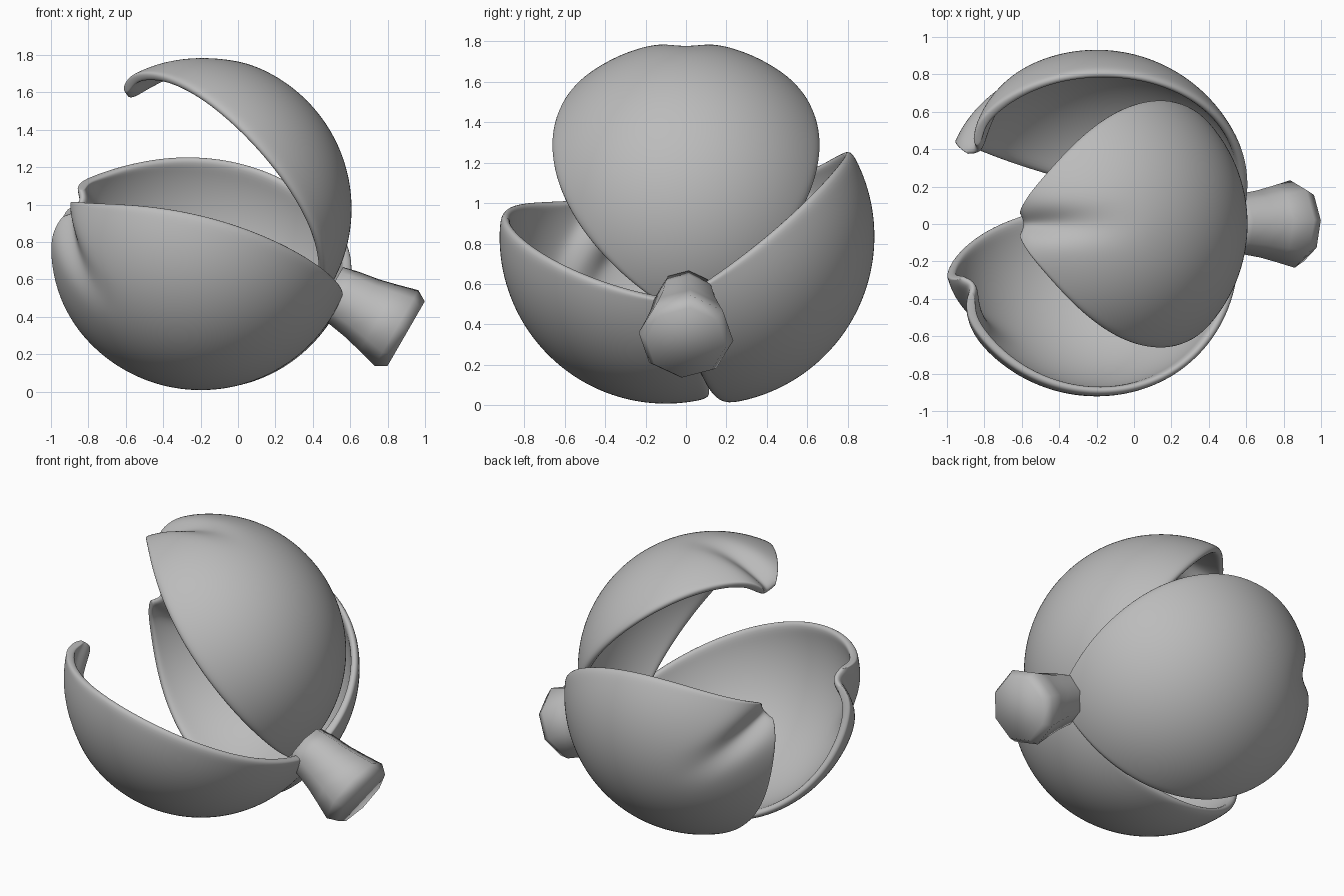
import bpy
import bmesh
from math import sin, cos, exp, pi, radians
from mathutils import Vector

cube = bpy.data.objects.get("Cube")
if cube:
    bpy.data.objects.remove(cube)

husk = bpy.data.materials.new("husk_grey")
husk.use_nodes = True
husk.diffuse_color = (0.5, 0.5, 0.5, 1)
husk.node_tree.nodes["Principled BSDF"].inputs["Base Color"].default_value = (0.5, 0.5, 0.5, 1)


def finish(name, bm):
    mesh = bpy.data.meshes.new(name)
    bm.to_mesh(mesh)
    bm.free()
    mesh.materials.append(husk)
    mesh.shade_smooth()
    obj = bpy.data.objects.new(name, mesh)
    bpy.context.collection.objects.link(obj)
    return obj


def skin(bm, rows, closed=False):
    """Join neighbouring rows of vertices with quads."""
    for a, b in zip(rows, rows[1:]):
        count = len(a)
        for j in range(count if closed else count - 1):
            k = (j + 1) % count
            bm.faces.new((a[j], a[k], b[k], b[j]))


def petal(name, centre, axis, outward, radius, rows=22, cols=18):
    """Curved segment of a sphere, narrowing to a creased, rounded tip."""
    centre, axis = Vector(centre), Vector(axis).normalized()
    out = Vector(outward)
    out = (out - axis * out.dot(axis)).normalized()
    side = axis.cross(out)
    bm = bmesh.new()
    grid = []
    for i in range(rows + 1):
        t = 0.03 + 0.955 * i / rows
        theta = radians(167) * t
        half = radians(58) * (1 - t ** 4) ** 0.5
        fade = min(max((t - 0.66) / 0.32, 0), 1)
        fade = fade * fade * (3 - 2 * fade)
        row = []
        for j in range(cols + 1):
            phi = half * (2 * j / cols - 1)
            across = radius * sin(theta) * phi
            r = radius - 0.085 * fade * exp(-(across / 0.08) ** 2)
            ray = -axis * cos(theta) + (out * cos(phi) + side * sin(phi)) * sin(theta)
            row.append(bm.verts.new(centre + ray * r))
        grid.append(row)
    skin(bm, grid)
    bm.normal_update()
    # Make the outer surface face away from the middle
    if sum(f.normal.dot(f.calc_center_median() - centre) for f in bm.faces) < 0:
        bmesh.ops.reverse_faces(bm, faces=bm.faces[:])
    obj = finish(name, bm)
    shell = obj.modifiers.new("thickness", "SOLIDIFY")
    shell.thickness = 0.05
    shell.offset = -1
    soft = obj.modifiers.new("rounded_rim", "SUBSURF")
    soft.levels = soft.render_levels = 2
    return obj


# Three open petals
petal("top_petal", (-0.21, 0, 0.98), (-0.743, 0, 0.669), (0.669, 0, 0.743), 0.82)
petal("front_petal", (-0.2, -0.1, 0.83), (-0.91, -0.13, 0.4), (0, -0.62, -0.75), 0.825)
petal("back_petal", (-0.2, 0.1, 0.835), (-0.915, 0.157, 0.38), (-0.187, 0.927, -0.324), 0.835)

# Flared stem: (distance along the stem, radius)
stem_profile = [(0, 0.14), (0.08, 0.16), (0.2, 0.18), (0.3, 0.205), (0.41, 0.235), (0.47, 0.2)]
start = Vector((0.492, 0, 0.545))
along = Vector((0.866, 0, -0.5))
up = Vector((0.5, 0, 0.866))
left = Vector((0, 1, 0))
bm = bmesh.new()
rings = []
for d, r in stem_profile:
    rings.append([bm.verts.new(start + along * d + (up * cos(a) + left * sin(a)) * r)
                  for a in (2 * pi * k / 8 + 0.1 for k in range(8))])
skin(bm, rings, closed=True)
bm.faces.new(rings[0])
bm.faces.new(rings[-1])
bmesh.ops.recalc_face_normals(bm, faces=bm.faces[:])
finish("stem", bm)
